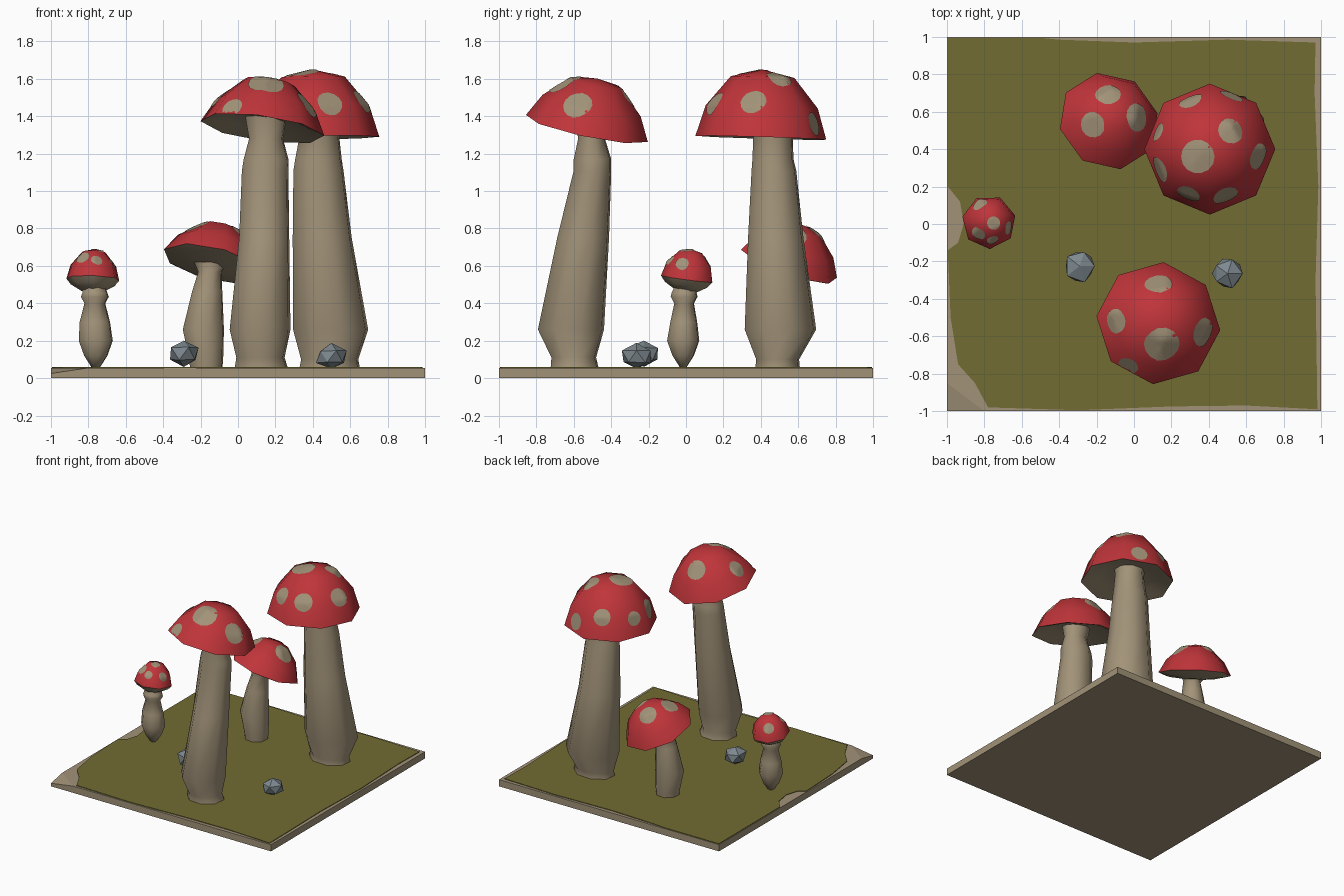
import bpy, bmesh, math, random
from mathutils import Vector, Matrix
from mathutils.bvhtree import BVHTree

if "Cube" in bpy.data.objects:
    bpy.data.objects.remove(bpy.data.objects["Cube"])

random.seed(4)


def material(name, rgb):
    m = bpy.data.materials.new(name)
    m.diffuse_color = (*rgb, 1)
    m.use_nodes = True
    m.node_tree.nodes["Principled BSDF"].inputs["Base Color"].default_value = m.diffuse_color
    return m


RED = material("cap_red", (0.52, 0.035, 0.042))
BEIGE = material("beige", (0.36, 0.29, 0.19))
GREEN = material("moss_green", (0.165, 0.15, 0.032))
GREY = material("stone_grey", (0.21, 0.25, 0.275))


def finish(bm, name, mats, smooth=None, recalc=True):
    if recalc:
        bmesh.ops.recalc_face_normals(bm, faces=bm.faces)
    me = bpy.data.meshes.new(name)
    bm.to_mesh(me)
    bm.free()
    ob = bpy.data.objects.new(name, me)
    bpy.context.collection.objects.link(ob)
    for m in mats:
        me.materials.append(m)
    if smooth:
        bpy.ops.object.select_all(action='DESELECT')
        ob.select_set(True)
        bpy.context.view_layer.objects.active = ob
        bpy.ops.object.shade_smooth_by_angle(angle=math.radians(smooth))
    return ob


def ring(bm, n, rx, ry, centre, rot=0.0, mat=Matrix.Identity(3)):
    out = []
    for i in range(n):
        a = rot + 2 * math.pi * i / n
        p = mat @ Vector((rx * math.cos(a), ry * math.sin(a), 0))
        out.append(bm.verts.new(p + centre))
    return out


def bridge(bm, a, b, idx=0):
    n = len(a)
    for i in range(n):
        f = bm.faces.new((a[i], a[(i + 1) % n], b[(i + 1) % n], b[i]))
        f.material_index = idx


def stem(name, rows, n=8, rot=0.3):
    """Loft of elliptical rings: x, y, z, rx, ry."""
    bm = bmesh.new()
    rings = [ring(bm, n, rx, ry, Vector((x, y, z)), rot) for x, y, z, rx, ry in rows]
    for a, b in zip(rings, rings[1:]):
        bridge(bm, a, b)
    bm.faces.new(rings[0])
    bm.faces.new(rings[-1])
    return finish(bm, name, [BEIGE], 60)


def cap(name, centre, slope, dome, under, spots, n=8, rot=0.0):
    """Tilted dome with a beige underside, then spots wrapped on to the dome."""
    c = Vector(centre)
    axis = Vector((-slope[0], -slope[1], 1)).normalized()
    tilt = Vector((0, 0, 1)).rotation_difference(axis).to_matrix()
    bm = bmesh.new()
    def level(r, z):
        return ring(bm, n, r, r, c + axis * z, rot, tilt)
    rim = level(*dome[0])
    prev = rim
    for r, z in dome[1:-1]:
        cur = level(r, z)
        bridge(bm, prev, cur)
        prev = cur
    top = bm.verts.new(c + axis * dome[-1][1])
    for i in range(n):
        bm.faces.new((prev[i], prev[(i + 1) % n], top))
    prev = rim
    for r, z in under:
        cur = level(r, z)
        bridge(bm, cur, prev, 1)
        prev = cur
    bm.faces.new(prev[::-1]).material_index = 1
    bmesh.ops.recalc_face_normals(bm, faces=bm.faces)
    bmesh.ops.triangulate(bm, faces=bm.faces)
    tree = BVHTree.FromBMesh(bm)
    finish(bm, name, [RED, BEIGE], 50)

    # spots: discs projected on to the dome
    bm = bmesh.new()
    for x, y, r in spots:
        hit = tree.ray_cast(Vector((x, y, 3)), Vector((0, 0, -1)))[0]
        if hit is None:
            continue
        d = (hit - c - axis * dome[-1][1] * 0.1).normalized()
        frame = Vector((0, 0, 1)).rotation_difference(d).to_matrix()
        def drop(u, v):
            q = hit + frame @ Vector((u, v, 0)) + d * 0.15
            p, nor, _, _ = tree.ray_cast(q, -d, 0.3)
            return bm.verts.new(p + nor * 0.004) if p else None
        rings = [[drop(0, 0)] * 14]
        for k in (0.25, 0.5, 0.75, 1.0):
            rings.append([drop(k * r * math.cos(2 * math.pi * i / 14),
                               k * r * math.sin(2 * math.pi * i / 14)) for i in range(14)])
        for a, b in zip(rings, rings[1:]):
            for i in range(14):
                j = (i + 1) % 14
                vs = list(dict.fromkeys((a[i], b[i], b[j], a[j])))
                if None not in vs:
                    bm.faces.new(vs)
    finish(bm, name + "_spots", [BEIGE], 50, recalc=False)


# ground slab with a sunken front-left corner
bm = bmesh.new()
outline = [(-0.8, -1, .055), (1, -1, .055), (1, 1, .055), (-1, 1, .055),
           (-1, -0.85, .055), (-1, -1, .025)]
topv = [bm.verts.new(p) for p in outline]
botv = [bm.verts.new((x, y, 0)) for x, y, z in outline]
bridge(bm, botv, topv)
bm.faces.new(topv[:5])
bm.faces.new((topv[4], topv[5], topv[0]))
bm.faces.new(botv)
finish(bm, "ground_slab", [BEIGE])

# moss sheet with an uneven edge
bm = bmesh.new()
edge = [(-0.78, -0.98), (-0.3, -0.995), (0.2, -0.975), (0.6, -0.97), (0.98, -0.99),
        (0.97, -0.3), (0.985, 0.2), (0.965, 0.7), (0.97, 0.97), (0.5, 0.985),
        (0, 0.97), (-0.4, 0.985), (-0.5, 0.995), (-0.995, 0.995), (-0.995, 0.2),
        (-0.93, 0.12), (-0.91, 0), (-0.94, -0.1), (-0.995, -0.14),
        (-0.98, -0.5), (-0.94, -0.75), (-0.85, -0.85)]
lo = [bm.verts.new((x, y, .054)) for x, y in edge]
hi = [bm.verts.new((x, y, .06)) for x, y in edge]
bridge(bm, lo, hi)
bm.faces.new(hi)
finish(bm, "moss", [GREEN])

# front tall mushroom
stem("front_stem", [(.125, -.595, .05, .15, .135), (.12, -.6, .11, .135, .125),
                    (.118, -.615, .26, .17, .185), (.14, -.55, .75, .14, .145),
                    (.145, -.5, 1.11, .13, .105), (.15, -.5, 1.17, .125, .105),
                    (.15, -.505, 1.28, .095, .075), (.15, -.5, 1.42, .12, .1)])
cap("front_cap", (.13, -.53, 1.335), (-.14, -.21),
    [(.335, 0), (.27, .125), (.14, .25), (0, .275)],
    [(.29, .01), (.2, .04), (.1, .05)],
    [(.13, -.32, .075), (-.1, -.52, .065), (.15, -.65, .095), (.37, -.58, .078),
     (-.03, -.755, .055)], rot=-.1)

# back right tall mushroom
stem("back_right_stem", [(.49, .49, .05, .17, .125), (.49, .49, .1, .16, .12),
                         (.495, .505, .26, .21, .2), (.45, .48, .75, .165, .155),
                         (.43, .47, 1.11, .14, .125), (.43, .465, 1.17, .13, .115),
                         (.435, .465, 1.3, .11, .11), (.43, .46, 1.38, .13, .13)])
cap("back_right_cap", (.405, .4, 1.285), (.015, -.03),
    [(.35, 0), (.3, .165), (.17, .325), (0, .365)],
    [(.31, .01), (.22, .04), (.12, .05)],
    [(.34, .36, .09), (.52, .5, .07), (.14, .29, .075), (.665, .36, .07),
     (.3, .66, .065), (.52, .68, .065), (.29, .16, .065), (.49, .15, .07),
     (.13, .49, .055)])

# middle back mushroom
stem("middle_stem", [(-.17, .48, .05, .09, .09), (-.17, .48, .1, .095, .095),
                     (-.185, .48, .26, .115, .11), (-.165, .49, .46, .085, .085),
                     (-.15, .5, .57, .065, .07), (-.14, .53, .62, .1, .1)])
cap("middle_cap", (-.135, .55, .612), (-.24, -.35),
    [(.275, 0), (.22, .1), (.11, .2), (0, .225)],
    [(.24, -.01), (.14, -.025), (.07, -.04)],
    [(-.14, .7, .068), (-.22, .53, .068), (.02, .57, .075)], rot=.2)

# small left mushroom
stem("small_stem", [(-.76, -.015, .06, .025, .02), (-.76, -.015, .12, .065, .06),
                    (-.76, -.015, .2, .095, .09), (-.765, -.012, .3, .085, .075),
                    (-.765, -.01, .4, .058, .055), (-.765, -.01, .435, .078, .075),
                    (-.765, -.01, .455, .07, .07), (-.77, 0, .5, .06, .06)])
cap("small_cap", (-.775, .01, .53), (-.04, -.13),
    [(.145, 0), (.125, .075), (.065, .145), (0, .16)],
    [(.12, -.03), (.06, -.065)],
    [(-.825, .105, .04), (-.75, .005, .035), (-.83, -.05, .038), (-.67, -.02, .035),
     (-.755, -.085, .03)], n=7, rot=.25)

# stones
for i, (x, y, z, rx, ry, rz) in enumerate([(-.29, -.225, .13, .09, .095, .075),
                                           (.5, -.265, .115, .088, .088, .07)]):
    bm = bmesh.new()
    bmesh.ops.create_icosphere(bm, subdivisions=1, radius=1)
    for v in bm.verts:
        v.co *= random.uniform(.88, 1.08)
        v.co = Vector((x + v.co.x * rx, y + v.co.y * ry, z + v.co.z * rz))
    finish(bm, f"stone_{i + 1}", [GREY])
